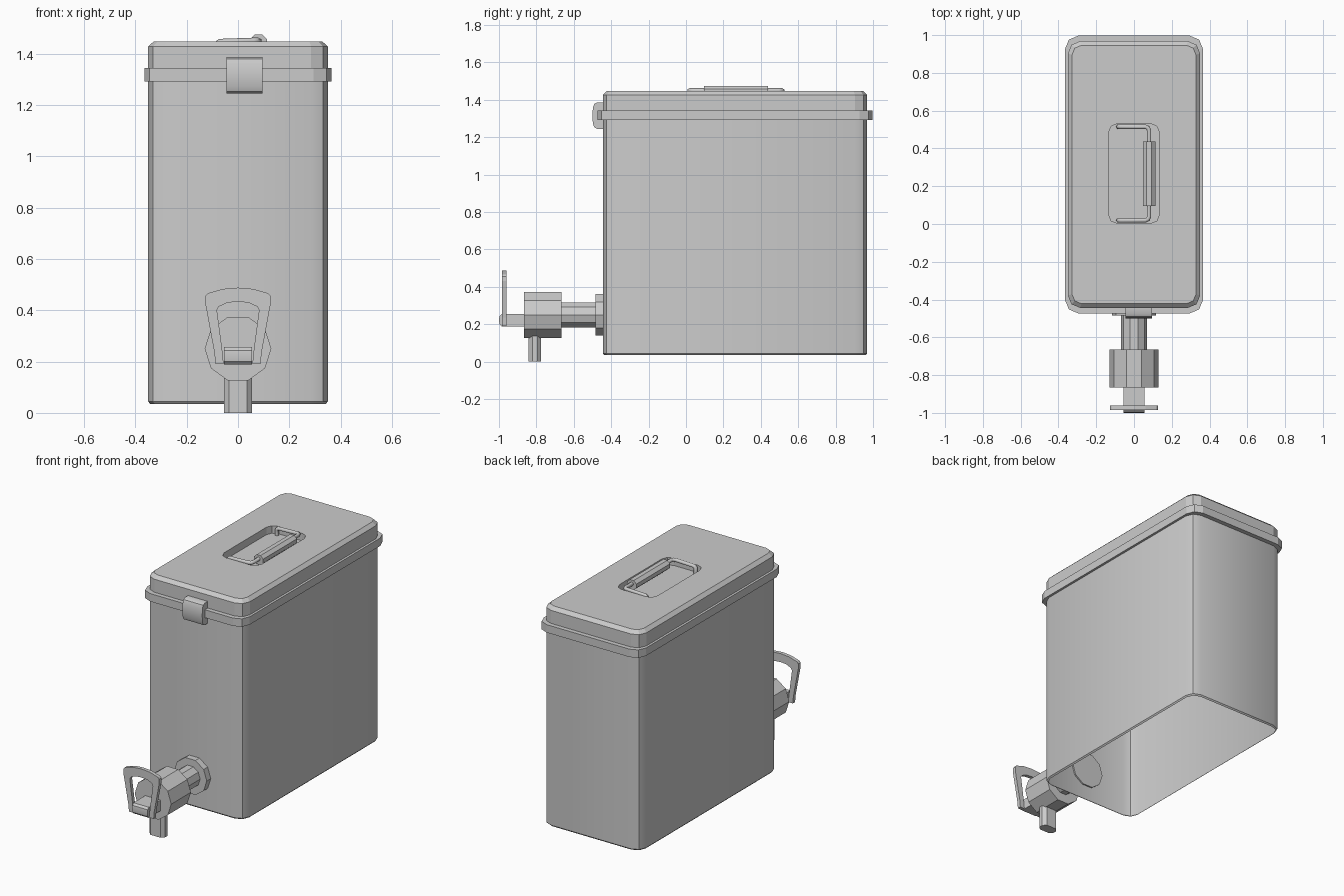
import bpy, bmesh
from math import sin, cos, pi, radians

if "Cube" in bpy.data.objects:
    bpy.data.objects.remove(bpy.data.objects["Cube"])

CY = 0.262  # y centre of the container


def finish(name, bm, smooth=True):
    bmesh.ops.recalc_face_normals(bm, faces=bm.faces)
    me = bpy.data.meshes.new(name)
    bm.to_mesh(me)
    bm.free()
    ob = bpy.data.objects.new(name, me)
    bpy.context.collection.objects.link(ob)
    if smooth:
        bpy.ops.object.select_all(action='DESELECT')
        ob.select_set(True)
        bpy.context.view_layer.objects.active = ob
        bpy.ops.object.shade_smooth_by_angle(angle=radians(30))
    return ob


def loft(name, rings, cap_start=True, cap_end=True, closed=False, smooth=False):
    """Join equal-length rings of points with quads."""
    bm = bmesh.new()
    vs = [[bm.verts.new(p) for p in r] for r in rings]
    n = len(vs[0])
    pairs = list(zip(vs, vs[1:])) + ([(vs[-1], vs[0])] if closed else [])
    for a, b in pairs:
        for i in range(n):
            j = (i + 1) % n
            bm.faces.new((a[i], a[j], b[j], b[i]))
    if cap_start and not closed:
        bm.faces.new(vs[0])
    if cap_end and not closed:
        bm.faces.new(vs[-1])
    return finish(name, bm, smooth)


def round_rect(hx, hy, r, z, cx=0.0, cy=CY, seg=2):
    pts = []
    for k, (sx, sy) in enumerate([(1, 1), (-1, 1), (-1, -1), (1, -1)]):
        for i in range(seg + 1):
            a = (k + i / seg) * pi / 2
            pts.append((cx + sx * (hx - r) + r * cos(a),
                        cy + sy * (hy - r) + r * sin(a), z))
    return pts


def tap_cylinder(name, r, y0, y1, z=0.25, n=10):
    ring = [(r * cos(2 * pi * i / n), z + r * sin(2 * pi * i / n)) for i in range(n)]
    return loft(name, [[(x, y, zz) for x, zz in ring] for y in (y0, y1)])


def extrude_x(name, profile, x0, x1, smooth=True):
    return loft(name, [[(x, y, z) for y, z in profile] for x in (x0, x1)], smooth=smooth)


# Container shell, open underneath
loft("container_body", [
    round_rect(0.342, 0.698, 0.06, 0.035),
    round_rect(0.35, 0.706, 0.065, 0.044),
    round_rect(0.35, 0.706, 0.065, 1.315)], False, False, smooth=True)

# Lid with bevelled rim and sunken handle pocket
loft("lid", [
    round_rect(0.35, 0.706, 0.065, 1.315),
    round_rect(0.35, 0.706, 0.065, 1.427),
    round_rect(0.328, 0.684, 0.05, 1.448),
    round_rect(0.135, 0.265, 0.05, 1.448, 0, 0.267),
    round_rect(0.135, 0.265, 0.05, 1.40, 0, 0.267)], False, True)

# Clamping band around the seam
loft("clamp_band", [
    round_rect(0.348, 0.704, 0.063, 1.292),
    round_rect(0.365, 0.735, 0.07, 1.292),
    round_rect(0.365, 0.735, 0.07, 1.343),
    round_rect(0.348, 0.704, 0.063, 1.343)], closed=True)

# Front latch
extrude_x("front_latch", [
    (-0.44, 1.245), (-0.475, 1.245), (-0.49, 1.252), (-0.498, 1.272),
    (-0.50, 1.315), (-0.498, 1.358), (-0.49, 1.378), (-0.475, 1.386),
    (-0.44, 1.386)], -0.045, 0.095)

# Carry handle: bent wire with grip
cu = bpy.data.curves.new("carry_handle_wire", 'CURVE')
cu.dimensions = '3D'
cu.bevel_depth = 0.013
cu.bevel_resolution = 1
cu.use_fill_caps = True
half = [(-0.082, 0.248, 1.40), (-0.082, 0.248, 1.436), (-0.07, 0.248, 1.445),
        (0.06, 0.248, 1.449), (0.074, 0.242, 1.449), (0.08, 0.228, 1.449)]
path = [(x, 0.267 - d, z) for x, d, z in half] + \
       [(x, 0.267 + d, z) for x, d, z in reversed(half)]
sp = cu.splines.new('POLY')
sp.points.add(len(path) - 1)
for p, co in zip(sp.points, path):
    p.co = (*co, 1)
bpy.context.collection.objects.link(bpy.data.objects.new("carry_handle_wire", cu))

grip = [(0.08 + 0.036 * cos(pi / 8 + i * pi / 4), 1.444 + 0.033 * sin(pi / 8 + i * pi / 4))
        for i in range(8)]
loft("carry_handle_grip", [[(x, y, z) for x, z in grip] for y in (0.095, 0.438)])

# Tap: flange, pipe, valve body
tap_cylinder("tap_flange", 0.117, -0.485, -0.435)
tap_cylinder("tap_pipe", 0.07, -0.68, -0.46)
tap_cylinder("tap_valve", 0.13, -0.865, -0.665)

# Spout
loft("tap_spout", [round_rect(0.055, 0.033, 0.02, z, 0, -0.808, 1) for z in (0.0, 0.16)])

# Lever stem with rounded nose
extrude_x("tap_stem", [
    (-0.86, 0.188), (-0.985, 0.188), (-0.997, 0.20), (-1.0, 0.222),
    (-0.997, 0.244), (-0.985, 0.256), (-0.86, 0.256)], -0.055, 0.055)

# Loop-shaped lever plate
outer = [(0.088, 0.19), (0.092, 0.235), (0.128, 0.43), (0.127, 0.455),
         (0.118, 0.466), (0.06, 0.483)]
inner = [(0.04, 0.43), (0.075, 0.414), (0.082, 0.40), (0.062, 0.25), (0.056, 0.19)]
outline = outer + [(0, 0.488)] + [(-x, z) for x, z in reversed(outer)] + \
    [(-x, z) for x, z in reversed(inner)] + [(0, 0.433)] + inner
loft("tap_lever", [[(x, y, z) for x, z in outline] for y in (-0.984, -0.961)])
